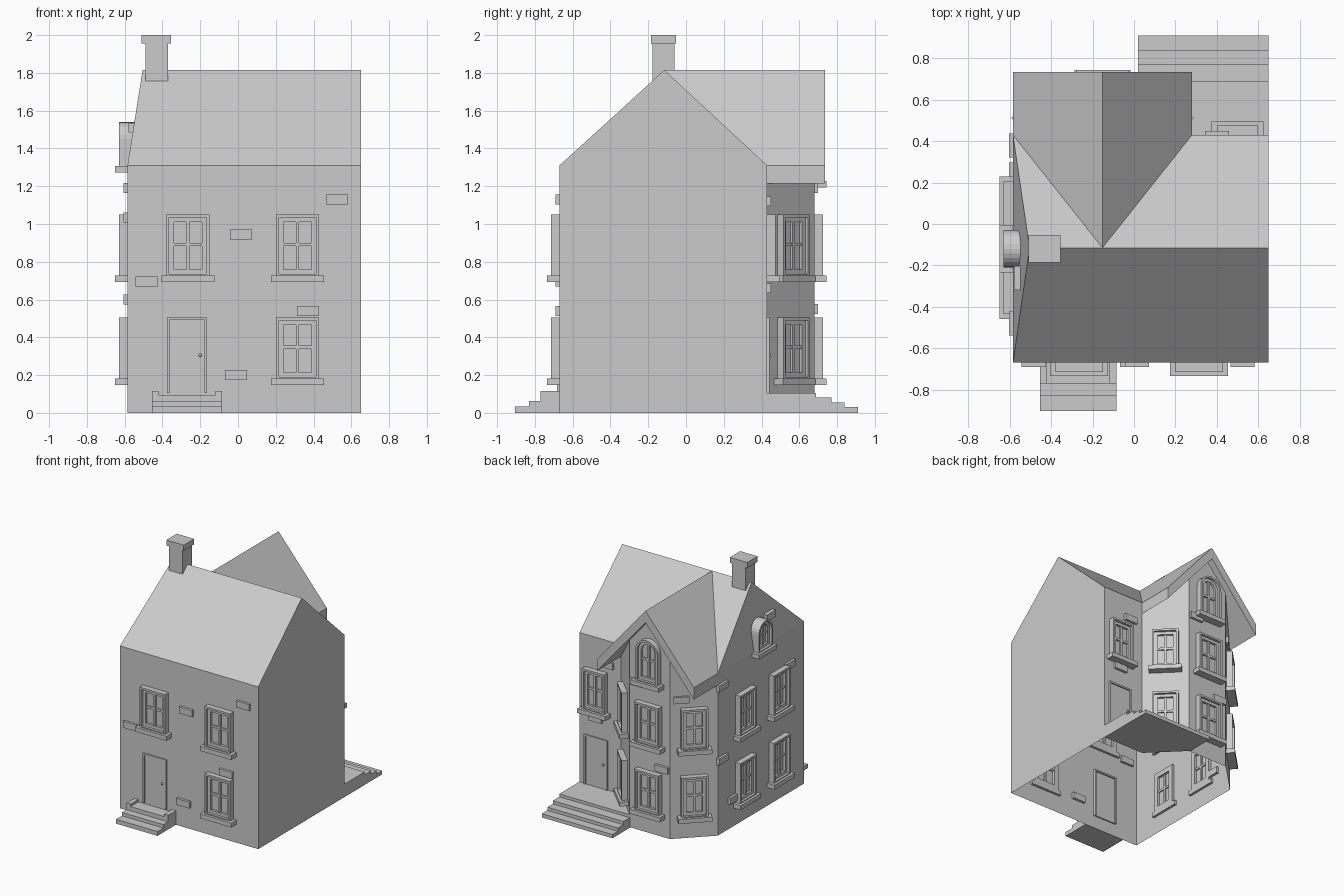
import bpy, bmesh
from math import cos, sin, pi
from mathutils import Matrix

cube = bpy.data.objects.get("Cube")
if cube:
    bpy.data.objects.remove(cube)

grey = bpy.data.materials.new("plain_grey")
grey.use_nodes = True
grey.diffuse_color = (0.6, 0.6, 0.6, 1)
grey.node_tree.nodes["Principled BSDF"].inputs["Base Color"].default_value = (0.6, 0.6, 0.6, 1)

# Main dimensions
X0, X1, Y0, Y1 = -0.585, 0.65, -0.67, 0.43
EAVE, RIDGE, RIDGE_Y = 1.31, 1.815, -0.115
HIP_X = -0.505
WING_X, WING_HALF, WING_Y, WING_ROOF_Y = -0.1525, 0.4325, 0.68, 0.735
BAY_HALF, FASCIA = 0.18, 0.095


def finish(name, bm):
    mesh = bpy.data.meshes.new(name)
    bm.to_mesh(mesh)
    bm.free()
    mesh.materials.append(grey)
    obj = bpy.data.objects.new(name, mesh)
    bpy.context.scene.collection.objects.link(obj)
    return obj


def add_box(bm, x0, x1, y0, y1, z0, z1):
    size = Matrix.Diagonal((x1 - x0, y1 - y0, z1 - z0, 1))
    place = Matrix.Translation(((x0 + x1) / 2, (y0 + y1) / 2, (z0 + z1) / 2))
    bmesh.ops.create_cube(bm, size=1, matrix=place @ size)


def boxes(name, *parts):
    bm = bmesh.new()
    for part in parts:
        add_box(bm, *part)
    return finish(name, bm)


def add_face(bm, points):
    return bm.faces.new([bm.verts.new(p) for p in points])


# A wall frame has local x along the wall, y outward and z up
def wall_frame(x, y, z, angle):
    return Matrix.Translation((x, y, z)) @ Matrix.Rotation(angle - pi / 2, 4, "Z")


def outline(half, height, arched, inset):
    r, low = half - inset, inset
    if not arched:
        return [(-r, low), (r, low), (r, height - inset), (-r, height - inset)]
    spring = height - half
    arc = [(r * cos(pi * i / 12), spring + r * sin(pi * i / 12)) for i in range(13)]
    return [(-r, low), (r, low)] + arc


def add_ring(bm, outer, inner, back, front):
    n = len(outer)
    loops = [[bm.verts.new((u, v, w)) for u, w in pts]
             for pts, v in ((outer, back), (outer, front), (inner, front), (inner, back))]
    for k in range(4):
        a, b = loops[k], loops[(k + 1) % 4]
        for i in range(n):
            j = (i + 1) % n
            bm.faces.new((a[i], a[j], b[j], b[i]))


def window(name, x, y, z, angle, width=0.23, height=0.33, arched=False, depth=0.02):
    bm = bmesh.new()
    half = width / 2
    shapes = [outline(half, height, arched, d) for d in (0, 0.016, 0.04)]
    add_ring(bm, shapes[0], shapes[1], -depth, 0.045)
    add_ring(bm, shapes[1], shapes[2], -depth, 0.025)
    add_face(bm, [(u, 0.006, w) for u, w in shapes[2]])
    # Glazing bars and sill
    mid = height * 0.52
    add_box(bm, -0.009, 0.009, -0.01, 0.02, 0.03, height - 0.03)
    add_box(bm, -half + 0.03, half - 0.03, -0.01, 0.018, mid - 0.009, mid + 0.009)
    add_box(bm, -half - 0.025, half + 0.025, -0.02, 0.065, -0.028, 0.008)
    bmesh.ops.recalc_face_normals(bm, faces=bm.faces)
    bm.transform(wall_frame(x, y, z, angle))
    return finish(name, bm)


def brick(x, y, z, angle):
    ob = boxes("raised_brick", (-0.058, 0.058, -0.02, 0.02, -0.026, 0.026))
    ob.data.transform(wall_frame(x, y, z, angle))


def door(name, x, y, z, angle):
    ob = boxes(name, (-0.09, 0.09, -0.01, 0.005, 0, 0.385),
               (-0.105, -0.092, -0.02, 0.012, 0, 0.4),
               (0.092, 0.105, -0.02, 0.012, 0, 0.4),
               (-0.105, 0.105, -0.02, 0.012, 0.387, 0.4))
    ob.data.transform(wall_frame(x, y, z, angle))
    bm = bmesh.new()
    bmesh.ops.create_uvsphere(bm, u_segments=10, v_segments=6, radius=0.009)
    bm.transform(wall_frame(x, y, z, angle) @ Matrix.Translation((-0.07, 0.012, 0.2)))
    finish(name + "_knob", bm)


def wing_height(x):
    return EAVE + (RIDGE - EAVE) * (1 - abs(x - WING_X) / WING_HALF)


# Walls, open underneath, with the angled bay at the back
bm = bmesh.new()
wing_east = WING_X + WING_HALF
bay = [(wing_east, Y1), (WING_X + BAY_HALF, WING_Y), (WING_X, WING_Y),
       (WING_X - BAY_HALF, WING_Y), (X0, Y1)]
add_face(bm, [(X0, Y0, 0), (X1, Y0, 0), (X1, Y0, EAVE), (X0, Y0, EAVE)])
add_face(bm, [(X1, Y0, 0), (X1, Y1, 0), (X1, Y1, EAVE), (X1, RIDGE_Y, RIDGE), (X1, Y0, EAVE)])
add_face(bm, [(X1, Y1, 0), (wing_east, Y1, 0), (wing_east, Y1, EAVE), (X1, Y1, EAVE)])
for (ax, ay), (bx, by) in zip(bay, bay[1:]):
    drop = FASCIA * 0.7
    add_face(bm, [(ax, ay, 0), (bx, by, 0), (bx, by, wing_height(bx) - drop),
                  (ax, ay, wing_height(ax) - drop)])
add_face(bm, [(X0, Y1, 0), (X0, Y0, 0), (X0, Y0, EAVE), (X0, Y1, EAVE)])
add_face(bm, [(X0, Y1, EAVE), (X0, Y0, EAVE), (HIP_X, RIDGE_Y, RIDGE)])
finish("walls", bm)

# Main roof
bm = bmesh.new()
add_face(bm, [(X0, Y0, EAVE), (X1, Y0, EAVE), (X1, RIDGE_Y, RIDGE), (HIP_X, RIDGE_Y, RIDGE)])
add_face(bm, [(X1, Y1, EAVE), (X0, Y1, EAVE), (HIP_X, RIDGE_Y, RIDGE), (X1, RIDGE_Y, RIDGE)])
finish("main_roof", bm)

# Wing roof with deep verges and eaves
bm = bmesh.new()
for side in (-1, 1):
    edge = WING_X + side * WING_HALF
    plan = [(edge, WING_ROOF_Y, EAVE), (WING_X, WING_ROOF_Y, RIDGE),
            (WING_X, RIDGE_Y, RIDGE), (edge, Y1, EAVE)]
    top = add_face(bm, plan)
    low = bmesh.ops.extrude_face_region(bm, geom=[top], use_keep_orig=True)["geom"]
    bmesh.ops.translate(bm, vec=(0, 0, -FASCIA),
                        verts=[v for v in low if isinstance(v, bmesh.types.BMVert)])
bmesh.ops.recalc_face_normals(bm, faces=bm.faces)
finish("wing_roof", bm)

# Chimney
boxes("chimney", (-0.49, -0.37, -0.178, -0.06, 1.7, 1.96),
      (-0.51, -0.355, -0.185, -0.053, 1.955, 2.0))

FRONT, BACK, SIDE, CANT_E, CANT_W = -pi / 2, pi / 2, pi, pi / 4, 3 * pi / 4
LOW, HIGH = 0.175, 0.72

# Windows
window("front_window", -0.265, Y0, HIGH, FRONT)
for z in (LOW, HIGH):
    window("front_window", 0.315, Y0, z, FRONT)
    window("bay_back_window", WING_X, WING_Y, z, BACK, 0.22)
    window("bay_left_window", 0.154, 0.555, z, CANT_E, 0.2)
    window("bay_right_window", -0.459, 0.555, z, CANT_W, 0.2)
    for y in (0.1, -0.33):
        window("side_window", X0, y, z, SIDE, 0.21)
window("back_window", 0.5, Y1, HIGH, BACK, 0.2)
window("gable_window", WING_X, WING_Y, 1.22, BACK, 0.2, 0.35, True)
window("attic_window", X0, -0.12, 1.3, SIDE, 0.18, 0.24, True, 0.05)

# Doors
door("front_door", -0.27, Y0, 0.105, FRONT)
door("back_door", 0.5, Y1, 0.105, BACK)

# Scattered raised bricks
for x, z in ((-0.485, 0.695), (0.015, 0.945), (0.37, 0.54), (-0.01, 0.2), (0.525, 1.13)):
    brick(x, Y0, z, FRONT)
for y, z in ((0.38, 1.19), (0.38, 0.6), (0.24, 0.23), (-0.48, 1.035)):
    brick(X0, y, z, SIDE)
brick(X0 + 0.025, -0.26, 1.51, SIDE)
for x, z in ((-0.04, 1.19), (-0.265, 0.55)):
    brick(x, WING_Y, z, BACK)
for x, z in ((0.4, 1.12), (0.5, 0.66)):
    brick(x, Y1, z, BACK)
brick(-0.39, 0.62, 1.12, CANT_W)

# Front steps with low cheek walls
boxes("front_steps", (-0.455, -0.085, -0.905, Y0, 0, 0.035),
      (-0.455, -0.085, -0.83, Y0, 0.035, 0.062),
      (-0.42, -0.12, -0.77, Y0, 0.062, 0.095),
      (-0.455, -0.42, -0.77, Y0, 0.062, 0.115),
      (-0.12, -0.085, -0.77, Y0, 0.062, 0.115))

# Back terrace and steps, ending against the bay
boxes("back_steps", (0.02, X1, 0.685, 0.91, 0, 0.03),
      (0.02, X1, 0.685, 0.84, 0.03, 0.056),
      (0.02, X1, 0.685, 0.77, 0.056, 0.082))
bm = bmesh.new()
deck = add_face(bm, [(wing_east, Y1, 0), (X1, Y1, 0), (X1, 0.688, 0), (0.02, 0.688, 0)])
raised = bmesh.ops.extrude_face_region(bm, geom=[deck], use_keep_orig=True)["geom"]
bmesh.ops.translate(bm, vec=(0, 0, 0.105),
                    verts=[v for v in raised if isinstance(v, bmesh.types.BMVert)])
bmesh.ops.recalc_face_normals(bm, faces=bm.faces)
finish("back_terrace", bm)
